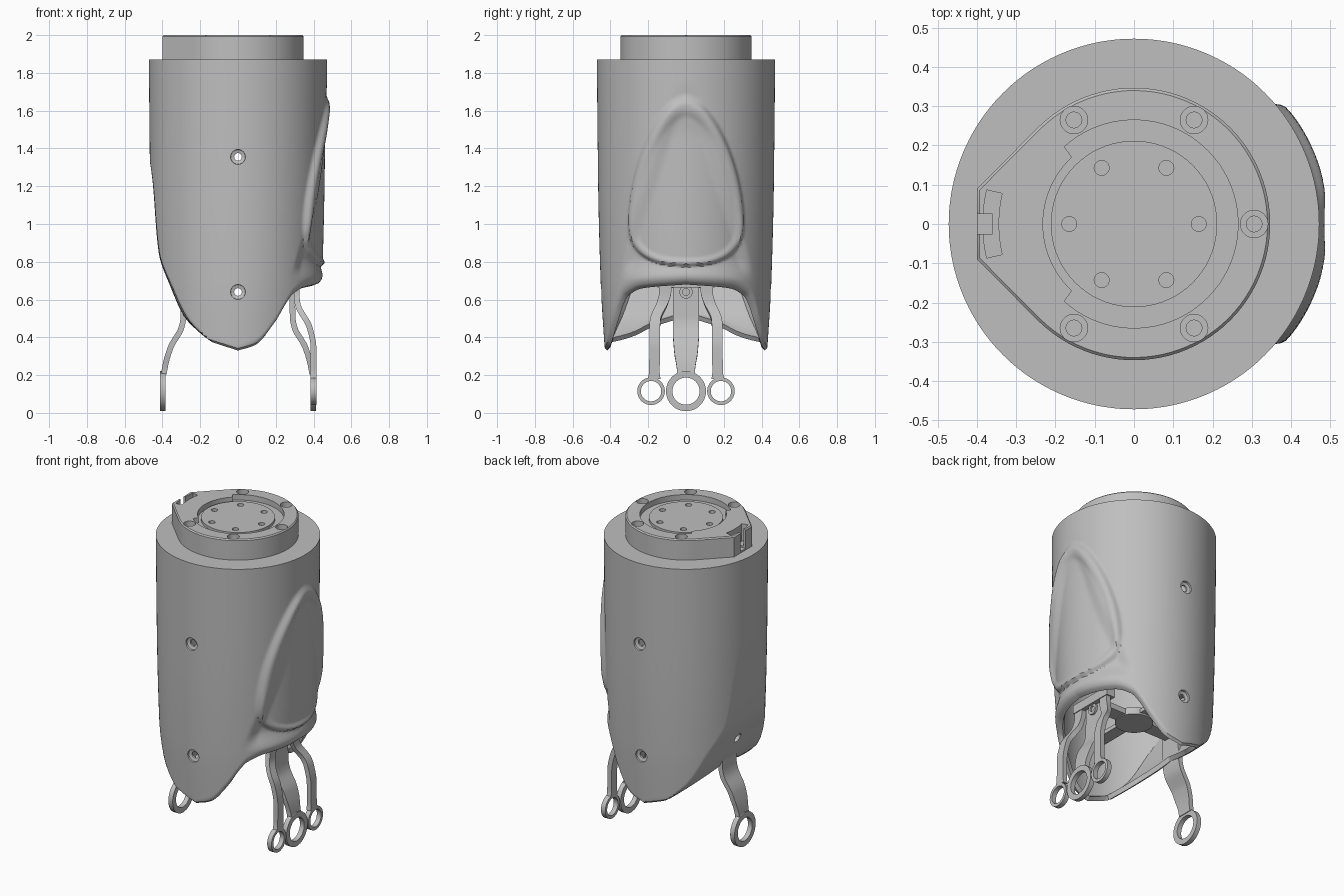
import bpy, bmesh, math
from math import sin, cos, pi, radians
from mathutils import Matrix

if "Cube" in bpy.data.objects:
    bpy.data.objects.remove(bpy.data.objects["Cube"])

grey = bpy.data.materials.new("satin grey")
grey.use_nodes = True
grey.diffuse_color = (0.52, 0.52, 0.52, 1)
grey.node_tree.nodes["Principled BSDF"].inputs["Base Color"].default_value = (0.52, 0.52, 0.52, 1)


def curve(points):
    """Smooth monotone interpolation through (position, value) pairs."""
    pts = sorted(points)
    slope = [(b[1] - a[1]) / (b[0] - a[0]) for a, b in zip(pts, pts[1:])]
    tan = [slope[0]]
    for a, b in zip(slope, slope[1:]):
        tan.append(2 * a * b / (a + b) if a * b > 0 else 0)
    tan.append(slope[-1])

    def value(p):
        p = min(max(p, pts[0][0]), pts[-1][0])
        i = 0
        while i < len(slope) - 1 and p > pts[i + 1][0]:
            i += 1
        h = pts[i + 1][0] - pts[i][0]
        t = (p - pts[i][0]) / h
        u = 1 - t
        return (u * u * (1 + 2 * t) * pts[i][1] + t * t * (3 - 2 * t) * pts[i + 1][1]
                + h * t * u * (u * tan[i] - t * tan[i + 1]))
    return value


def smooth(t):
    t = min(max(t, 0), 1)
    return t * t * (3 - 2 * t)


def make(name, bm):
    bmesh.ops.recalc_face_normals(bm, faces=bm.faces)
    mesh = bpy.data.meshes.new(name)
    bm.to_mesh(mesh)
    bm.free()
    mesh.materials.append(grey)
    obj = bpy.data.objects.new(name, mesh)
    bpy.context.collection.objects.link(obj)
    return obj


def solidify(obj, thickness, offset):
    mod = obj.modifiers.new("wall", 'SOLIDIFY')
    mod.thickness, mod.offset = thickness, offset


def cut(obj, bm):
    cutter = make("cutter", bm)
    cutter.hide_render = True
    mod = obj.modifiers.new("cut", 'BOOLEAN')
    mod.operation, mod.solver, mod.object = 'DIFFERENCE', 'EXACT', cutter
    return cutter


def finish(obj, *cutters, angle=35):
    """Bake modifiers, drop the cutters and shade."""
    graph = bpy.context.evaluated_depsgraph_get()
    mesh = bpy.data.meshes.new_from_object(obj.evaluated_get(graph))
    obj.modifiers.clear()
    obj.data = mesh
    for c in cutters:
        bpy.data.objects.remove(c)
    bpy.ops.object.select_all(action='DESELECT')
    obj.select_set(True)
    bpy.context.view_layer.objects.active = obj
    bpy.ops.object.shade_smooth_by_angle(angle=radians(angle))


def loft(bm, rings):
    rows = [[bm.verts.new(p) for p in ring] for ring in rings]
    n = len(rows[0])
    for a, b in zip(rows, rows[1:]):
        for i in range(n):
            bm.faces.new((a[i], a[(i + 1) % n], b[(i + 1) % n], b[i]))
    return rows


def solid(bm, rings):
    rows = loft(bm, rings)
    bm.faces.new(rows[0])
    bm.faces.new(rows[-1])


def prism(bm, outline, z0, z1):
    solid(bm, [[(x, y, z) for x, y in outline] for z in (z0, z1)])


def lathe(bm, profile, matrix=Matrix(), n=32):
    solid(bm, [[matrix @ Matrix.Rotation(2 * pi * i / n, 4, 'Z') @ Matrix.Translation((r, 0, z)).translation
                for i in range(n)] for r, z in profile])


def polar(r, a):
    return r * cos(a), r * sin(a)


def arc(r, a0, a1, n):
    return [polar(r, radians(a0 + (a1 - a0) * i / n)) for i in range(n + 1)]


# Shell: round at the top, two long tongues front and back, hollow sides
TOP = 1.87
body = curve([(.33, .43), (.7, .452), (1.2, .465), (TOP, .472)])
flat_side = curve([(.33, .1), (.41, .2), (.5, .28), (.65, .35), (.85, .42), (1.25, .455), (1.5, .5), (TOP, .6)])
ridge = curve([(.33, .0), (.5, .2), (.8, .3), (1.2, .4), (1.6, .45)])
pad_rim = curve([(0, .33), (13, .36), (27, .47), (36, .57), (42, .62), (56, .66), (90, .68)])
plain_rim = curve([(0, .33), (34, .41), (50, .45), (90, .51)])


def pad_field(y, z):
    """Below one inside the egg-shaped pad."""
    up = z > 1.02
    p = 1.7 if up else 2.6
    return ((abs(y) / .3) ** p + (abs(z - 1.02) / (.65 if up else .24)) ** p) ** (1 / p)


def shell_radius(a, z, rim):
    r = body(z)
    side = math.asin(min(abs(cos(a)), 1))
    if cos(a) > 0:
        start = math.asin(ridge(z) / .46)
        r -= .026 * smooth((side - start) / .2) * smooth((1.75 - z) / .3) * smooth((z - .7) / .12)
        f = pad_field(r * sin(a), z)
        r += .026 * smooth((1.04 - f) / .1) * smooth((1.8 - z) / .2) - .007 * smooth((.9 - f) / .07)
    else:
        r = min(r, flat_side(z) / max(sin(side), .01) ** .9)
    roll = .014 + .035 * max(cos(a), 0)
    h = min((z - rim) / (roll * 1.4), 1)
    return r - roll * (1 - math.sqrt(max(0, 1 - (1 - h) ** 2)))


ROWS, COLS = 130, 240
rings = []
for j in range(ROWS + 1):
    ring = []
    for i in range(COLS):
        a = 2 * pi * i / COLS
        side = math.degrees(math.asin(min(abs(cos(a)), 1)))
        rim = (pad_rim if cos(a) > 0 else plain_rim)(side)
        t = j / ROWS
        z = TOP + (rim - TOP) * t
        ring.append((*polar(shell_radius(a, z, rim), a), z))
    rings.append(ring)
bm = bmesh.new()
rows = loft(bm, rings)
bm.faces.new(rows[0])
shell = make("shell", bm)
solidify(shell, .028, -1)

# Countersunk screw holes in the shell
bm = bmesh.new()
sink = [(.044, .04), (.038, -.012), (.02, -.018), (.02, -.08)]
for z in (1.355, .64):
    for s in (-1, 1):
        place = Matrix.Translation((0, s * body(z), z)) @ Matrix.Rotation(-s * pi / 2, 4, 'X')
        lathe(bm, sink, place)
lathe(bm, [(.028, .1), (.028, -.08)],
      Matrix.Translation((-.36, 0, .68)) @ Matrix.Rotation(-pi / 2, 4, 'Y'))
finish(shell, cut(shell, bm))

# Collar with a tapered latch end
bm = bmesh.new()
prism(bm, arc(.347, -134, 134, 72) + [(-.4, .09), (-.4, -.09)], TOP - .01, 2)
collar = make("collar", bm)
bevel = collar.modifiers.new("edge", 'BEVEL')
bevel.width, bevel.segments, bevel.limit_method = .007, 1, 'ANGLE'
bevel.angle_limit = radians(60)
pockets = bmesh.new()
prism(pockets, arc(.265, -132, 132, 60) + arc(.232, 133, 227, 24), 1.965, 2.1)
for k in range(-2, 3):
    lathe(pockets, [(.035, 2.1), (.035, 1.96), (.02, 1.96), (.02, 1.92)],
          Matrix.Translation((*polar(.306, k * pi / 3), 0)))
prism(pockets, arc(.345, 167, 193, 12) + arc(.385, 193, 167, 12), 1.89, 2.1)
notch = bmesh.new()
prism(notch, [(-.45, -.025), (-.36, -.025), (-.36, .025), (-.45, .025)], 1.88, 2.1)
finish(collar, cut(collar, pockets), cut(collar, notch))

# Mounting disc with six small holes
bm = bmesh.new()
lathe(bm, [(.212, 1.955), (.212, 1.982)], n=72)
disc = make("mounting_disc", bm)
bm = bmesh.new()
for k in range(6):
    lathe(bm, [(.019, 2.1), (.019, 1.962)], Matrix.Translation((*polar(.165, k * pi / 3), 0)), 20)
finish(disc, cut(disc, bm))


# Link arms: a bent strip ending in an upright ring
def arm(name, xs, ys, ws, top, ring_y, outer, inner):
    bm = bmesh.new()
    fx, fy, fw = curve(xs), curve(ys), curve(ws)
    zc, n, last = .115, 40, None
    bottom = zc + (outer + inner) / 2
    for i in range(n + 1):
        z = bottom + (top - bottom) * i / n
        pair = [bm.verts.new((fx(z), fy(z) + s * fw(z), z)) for s in (-1, 1)]
        if last:
            bm.faces.new((last[0], last[1], pair[1], pair[0]))
        last = pair
    loft(bm, [[(fx(zc), ring_y + y, zc + z) for y, z in arc(r, 0, 351, 39)] for r in (inner, outer)])
    obj = make(name, bm)
    solidify(obj, .03, 0)
    finish(obj)


for name, s in (("wide_arm_right", -1), ("wide_arm_left", 1)):
    bend = [(.0, .4), (.15, .398), (.25, .385), (.35, .355), (.45, .3), (.5, .29), (.7, .285)]
    arm(name, [(z, s * x) for z, x in bend], [(0, 0), (1, 0)],
        [(.15, .06), (.22, .048), (.32, .062), (.45, .07), (.7, .07)], .7, 0, .106, .072)
for name, s in (("narrow_arm_front", -1), ("narrow_arm_back", 1)):
    arm(name, [(0, .4), (.34, .4), (.45, .38), (.58, .315), (.64, .31), (.72, .31)],
        [(.1, s * .185), (.2, s * .168), (.48, s * .164), (.58, s * .125), (.64, s * .11), (.72, s * .11)],
        [(.15, .042), (.22, .028), (.5, .028), (.64, .032), (.72, .032)], .72, s * .185, .073, .054)

# Inner bracket that ties the arms together
bm = bmesh.new()
bar = lambda x0, x1, w: [(x0, -w), (x1, -w), (x1, w), (x0, w)]
prism(bm, bar(-.32, .3, .045), .665, .7)
prism(bm, bar(.27, .33, .15), .665, .72)
prism(bm, bar(-.04, .04, .4), .67, .695)
lathe(bm, [(.11, .66), (.11, .705)])
finish(make("inner_bracket", bm))

# Screw heads on the wide arms
for name, s in (("arm_screw_right", -1), ("arm_screw_left", 1)):
    bm = bmesh.new()
    lathe(bm, [(.035, 0), (.035, .02), (.018, .02), (.018, .01)],
          Matrix.Translation((s * .295, 0, .64)) @ Matrix.Rotation(s * pi / 2, 4, 'Y'))
    finish(make(name, bm))
